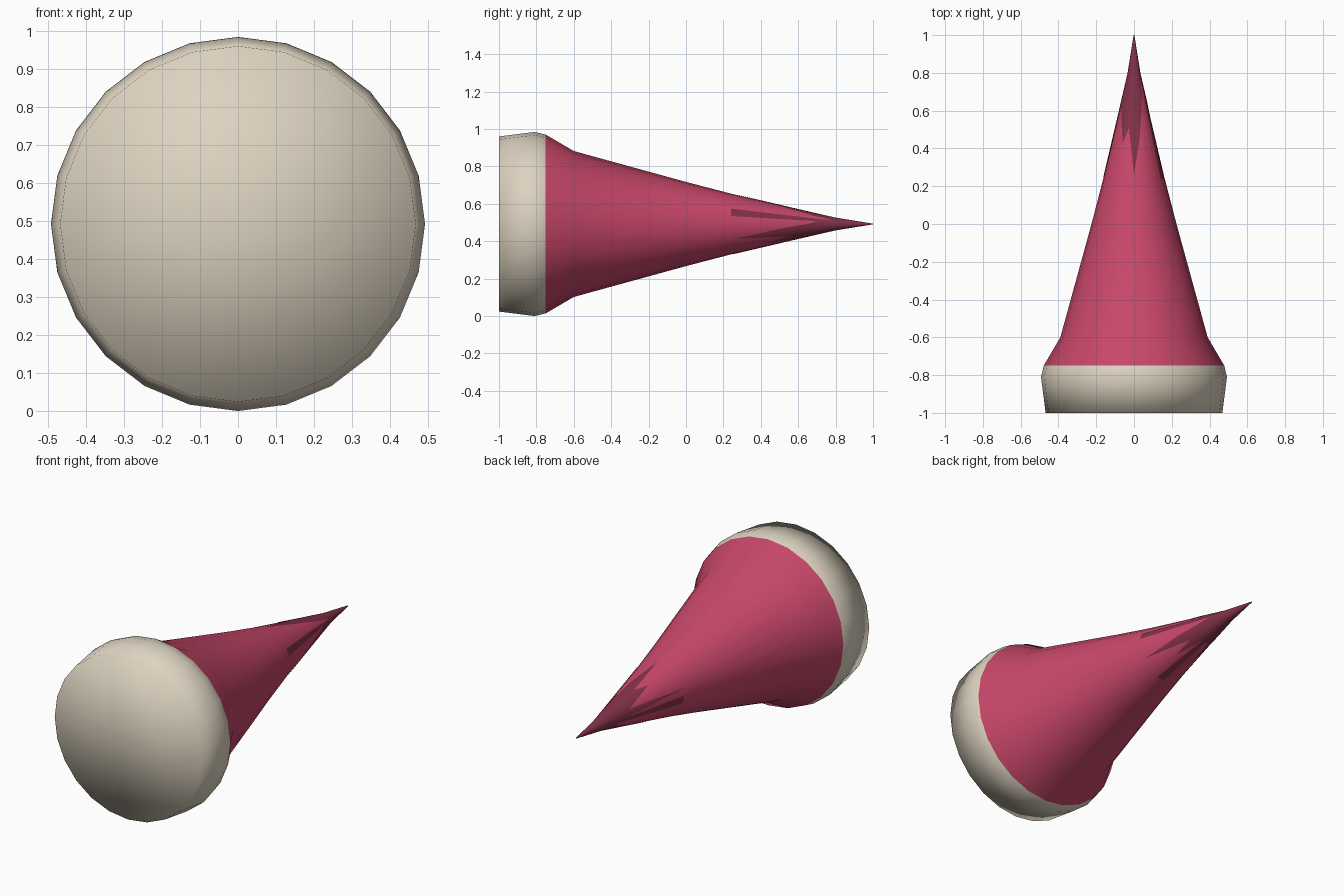
import bpy, bmesh, math

if "Cube" in bpy.data.objects:
    bpy.data.objects.remove(bpy.data.objects["Cube"])

SIDES = 24
CZ = 0.492


def lin(c):
    c /= 255
    return c / 12.92 if c <= 0.04045 else ((c + 0.055) / 1.055) ** 2.4


def material(name, r, g, b):
    m = bpy.data.materials.new(name)
    m.diffuse_color = (lin(r), lin(g), lin(b), 1)
    m.use_nodes = True
    m.node_tree.nodes["Principled BSDF"].inputs["Base Color"].default_value = m.diffuse_color
    return m


cream = material("cream", 221, 211, 192)
pink = material("raspberry_pink", 200, 71, 106)
dark = material("dark_raspberry", 130, 49, 71)

# (y, radius) profile along the lying cone
PROFILE = [(-1, 0.468), (-0.81, 0.492), (-0.75, 0.478), (-0.6, 0.39),
           (0.0, 0.225), (0.25, 0.16), (0.6, 0.078), (0.8, 0.032), (1.0, 0.0)]


def radius(y):
    for (y0, r0), (y1, r1) in zip(PROFILE, PROFILE[1:]):
        if y <= y1:
            return r0 + (r1 - r0) * (y - y0) / (y1 - y0)
    return 0


def point(k, y, grow=0.0):
    a = k * math.tau / SIDES
    r = radius(y) + grow
    return (r * math.cos(a), y, CZ + r * math.sin(a))


def finish(name, bm, mats):
    me = bpy.data.meshes.new(name)
    for f in bm.faces:
        f.smooth = True
    bm.to_mesh(me)
    bm.free()
    for m in mats:
        me.materials.append(m)
    bpy.context.collection.objects.link(bpy.data.objects.new(name, me))


# Body: capped cone, cream up to y = -0.75 and pink beyond
bm = bmesh.new()
rings = [[bm.verts.new(point(k, y)) for k in range(SIDES)] for y, _ in PROFILE[:-1]]
cap = bm.verts.new((0, -1, CZ))
tip = bm.verts.new((0, 1, CZ))
for k in range(SIDES):
    j = (k + 1) % SIDES
    bm.faces.new((cap, rings[0][k], rings[0][j]))
    for a, b in zip(rings, rings[1:]):
        bm.faces.new((a[k], b[k], b[j], a[j]))
    bm.faces.new((rings[-1][k], tip, rings[-1][j]))
bmesh.ops.recalc_face_normals(bm, faces=bm.faces[:])
for f in bm.faces:
    f.material_index = int(f.calc_center_median().y > -0.75)
finish("cone_body", bm, [cream, pink])

# Dark jagged streaks: start of the dark colour at both edges of each side
STARTS = [(.65, .7), (.24, .24), (.78, .72), (.69, .6), (.6, .45), (.45, .26),
          (.26, .51), (.51, .43), (.43, .54), (.54, .61), (.61, .22), (.22, .65),
          (.25, .25), (.7, .7), (.7, .6), (.6, .43), (.43, .6), (.6, .6),
          (.25, .25), (.6, .43), (.43, .55), (.55, .26), (.26, .5), (.5, .65)]
G = 0.002
bm = bmesh.new()
for k, (ya, yb) in enumerate(STARTS):
    # thin plates that follow the cone's bands from the start to the tip
    prev = (ya, yb)
    for y in (0.25, 0.6, 0.8, 1.0):
        nxt = (max(ya, y), max(yb, y))
        if nxt != prev:
            bm.faces.new([bm.verts.new(p) for p in (
                point(k, prev[0], G), point(k, nxt[0], G),
                point(k + 1, nxt[1], G), point(k + 1, prev[1], G))])
        prev = nxt
bmesh.ops.remove_doubles(bm, verts=bm.verts[:], dist=0.0001)
bmesh.ops.dissolve_degenerate(bm, edges=bm.edges[:], dist=0.0001)
bmesh.ops.recalc_face_normals(bm, faces=bm.faces[:])
finish("tip_streaks", bm, [dark])
